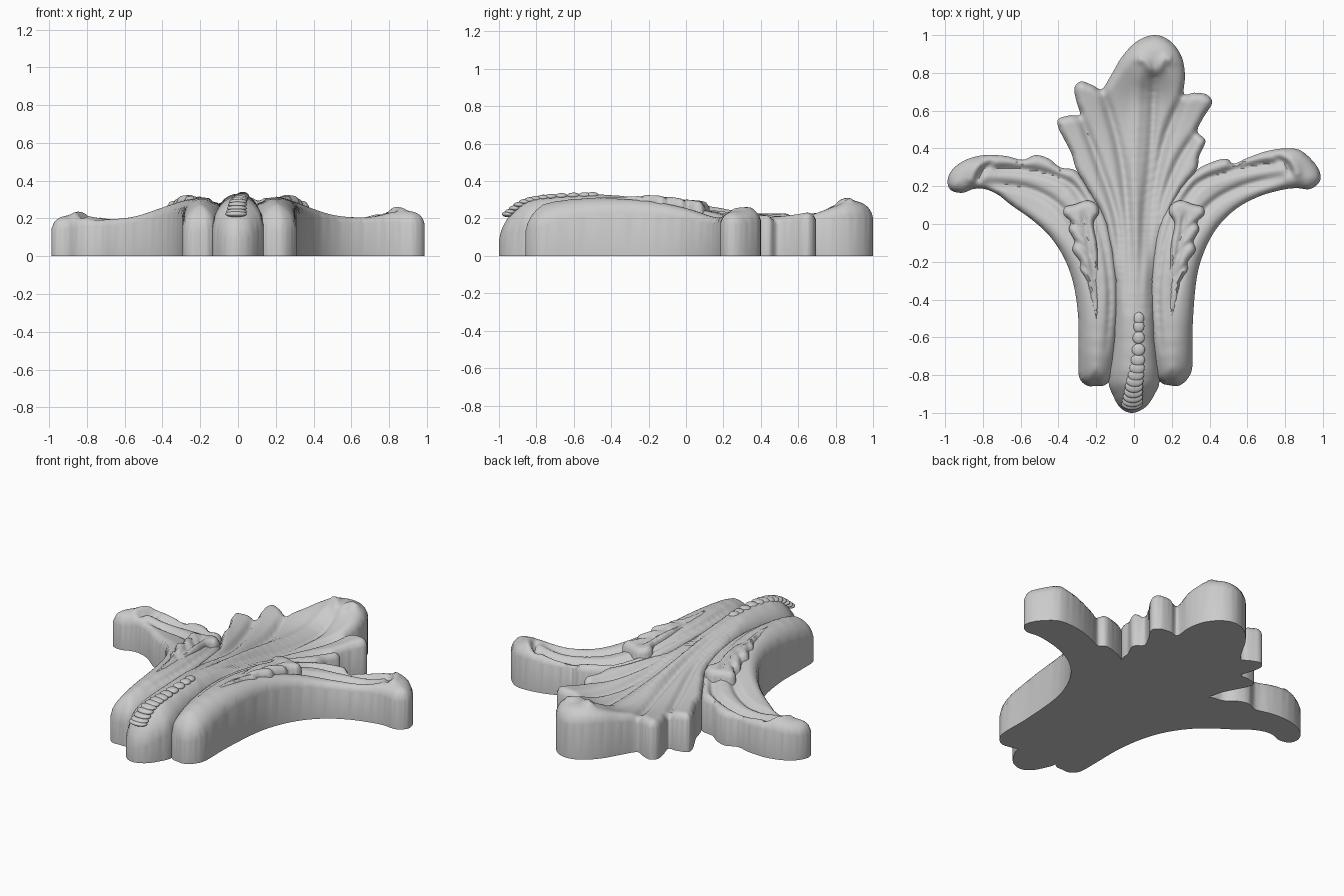
import bpy, bmesh, math
from mathutils import Vector, kdtree, geometry

if "Cube" in bpy.data.objects:
    bpy.data.objects.remove(bpy.data.objects["Cube"])

STEP = 0.012


def smooth(points, closed, n):
    """Catmull-Rom through points of any dimension."""
    k, out = len(points), []
    for i in range(k if closed else k - 1):
        idx = [(i + j) % k if closed else min(max(i + j, 0), k - 1) for j in (-1, 0, 1, 2)]
        a, b, c, d = (points[j] for j in idx)
        for s in range(n):
            t = s / n
            out.append(tuple(0.5 * (2 * q + (r - p) * t + (2 * p - 5 * q + 4 * r - u) * t * t
                                    + (3 * q - p - 3 * r + u) * t ** 3)
                             for p, q, r, u in zip(a, b, c, d)))
    if not closed:
        out.append(tuple(points[-1]))
    return out


def tree(points):
    kd = kdtree.KDTree(len(points))
    for i, p in enumerate(points):
        kd.insert((p[0], p[1], 0), i)
    kd.balance()
    return kd


def mirror(points):
    return [(-p[0],) + tuple(p[1:]) for p in points]


def relief(name, outline, spine, strokes, base=0.0):
    """Solid with a carved top. spine: (x, y, height, edge radius); strokes: (points, width, depth)."""
    edge = smooth(outline, True, 7)
    edge_kd = tree(smooth(outline, True, 40))
    spine = smooth(spine, False, 3)
    lines = []
    for pts, w, amp in strokes:
        dense = smooth(pts, False, 25)
        lines.append((tree(dense), len(dense) - 1, w, amp))
    xs, ys = [p[0] for p in edge], [p[1] for p in edge]
    pts = [Vector(p) for p in edge]
    for j in range(int((max(ys) - min(ys)) / STEP) + 1):
        for i in range(int((max(xs) - min(xs)) / STEP) + 1):
            x = min(xs) + (i + 0.5 * (j % 2)) * STEP
            y = min(ys) + j * STEP
            if edge_kd.find((x, y, 0))[2] > 0.6 * STEP:
                pts.append(Vector((x, y)))
    n = len(edge)
    res = geometry.delaunay_2d_cdt(pts, [(i, (i + 1) % n) for i in range(n)], [], 1, 1e-5)

    def height(x, y):
        total = h = r = 0
        for sx, sy, sz, sr in spine:
            w = 1 / ((x - sx) ** 2 + (y - sy) ** 2 + 0.003) ** 2
            total, h, r = total + w, h + w * sz, r + w * sr
        h, r = h / total, r / total
        for kd, m, w, amp in lines:
            _, i, d = kd.find((x, y, 0))
            t = i / m
            h += amp * math.exp(-(d / w) ** 2) * min(1, 4 * t, 4 * (1 - t) + 0.4)
        d = edge_kd.find((x, y, 0))[2]
        if d < r:
            h -= r * (1 - math.sqrt(max(0, 1 - (1 - d / r) ** 2)))
        return max(h, base + 0.02)

    bm = bmesh.new()
    vs = [bm.verts.new((p.x, p.y, height(p.x, p.y))) for p in res[0]]
    for f in res[2]:
        bm.faces.new([vs[i] for i in f])
    bmesh.ops.delete(bm, geom=[v for v in bm.verts if not v.link_faces], context='VERTS')
    rim = [e for e in bm.edges if e.is_boundary]
    new = bmesh.ops.extrude_edge_only(bm, edges=rim)['geom']
    for v in new:
        if isinstance(v, bmesh.types.BMVert):
            v.co.z = base
    bmesh.ops.holes_fill(bm, edges=[e for e in bm.edges if e.is_boundary], sides=0)
    bmesh.ops.recalc_face_normals(bm, faces=bm.faces)
    finish(name, bm)


def finish(name, bm):
    me = bpy.data.meshes.new(name)
    bm.to_mesh(me)
    bm.free()
    ob = bpy.data.objects.new(name, me)
    bpy.context.collection.objects.link(ob)
    bpy.ops.object.select_all(action='DESELECT')
    ob.select_set(True)
    bpy.context.view_layer.objects.active = ob
    bpy.ops.object.shade_smooth_by_angle(angle=math.radians(50))


# central leaf: narrow stem at the front, fanned lobes and a curled tip at the back
leaf_right = [(-.01, -1), (.06, -.97), (.11, -.9), (.135, -.82), (.115, -.6), (.11, -.3), (.16, 0),
              (.25, .18), (.33, .285), (.345, .36), (.378, .44), (.336, .49), (.365, .56), (.413, .64),
              (.385, .685), (.32, .695), (.265, .69), (.27, .79), (.25, .89), (.19, .97), (.11, 1)]
leaf_left = [(.02, .97), (-.06, .89), (-.12, .79), (-.17, .715), (-.22, .735), (-.28, .755), (-.315, .72),
             (-.305, .65), (-.287, .58), (-.34, .575), (-.40, .555), (-.4, .51), (-.365, .44), (-.33, .37),
             (-.303, .285), (-.23, .16), (-.15, 0), (-.1, -.3), (-.11, -.6), (-.135, -.82), (-.11, -.91), (-.07, -.975)]
leaf_spine = [(-.01, -1, .2, .14), (0, -.85, .305, .14), (.02, -.55, .33, .11), (.01, -.3, .325, .07),
              (0, -.1, .30, .05), (0, .1, .26, .04), (.02, .3, .22, .035), (.05, .5, .195, .035),
              (.08, .7, .2, .04), (.1, .84, .3, .07), (.1, 1, .27, .08)]
leaf_strokes = [
    ([(.03, -.5), (.05, 0), (.09, .4), (.11, .83)], .025, -.025),
    ([(.08, -.5), (.09, .0), (.15, .4), (.265, .69)], .028, -.035),
    ([(.1, -.4), (.14, .05), (.22, .3), (.335, .49)], .025, -.03),
    ([(-.03, -.5), (-.03, 0), (-.08, .4), (-.17, .715)], .028, -.03),
    ([(-.07, -.4), (-.09, .0), (-.18, .3), (-.287, .58)], .025, -.03),
    ([(.0, -.2), (.0, .2), (.02, .6), (.03, .85)], .03, .015),
    ([(.11, .78), (.06, .86), (.02, .87)], .025, .02),
    ([(.11, .78), (.16, .87), (.2, .86)], .025, .02)]
relief("central_leaf", leaf_right + leaf_left, leaf_spine, leaf_strokes)

# side arms: rounded feet sweeping out to curled ends
inner = [(.23, .18), (.13, 0), (.08, -.3), (.085, -.6), (.11, -.79)]
right_arm = [(.145, -.84), (.18, -.852), (.24, -.855), (.29, -.81), (.31, -.74), (.31, -.55), (.33, -.3),
             (.37, -.15), (.44, -.02), (.54, .08), (.66, .145), (.78, .18), (.86, .19), (.93, .185),
             (.98, .22), (.985, .27), (.95, .33), (.88, .39), (.8, .4), (.7, .385), (.6, .35),
             (.53, .32), (.49, .345), (.42, .33), (.33, .285)] + inner
left_arm = [(.15, -.85), (.2, -.857), (.25, -.855), (.29, -.81), (.295, -.7), (.295, -.5), (.32, -.32),
            (.37, -.18), (.45, -.06), (.55, .03), (.65, .1), (.72, .155), (.79, .185), (.85, .185),
            (.91, .165), (.97, .18), (.987, .23), (.96, .29), (.89, .34), (.79, .365), (.68, .36),
            (.59, .34), (.52, .365), (.45, .345), (.39, .3), (.305, .28)] + inner
arm_spine = [(.22, -.86, .24, .13), (.2, -.75, .285, .12), (.19, -.5, .31, .1), (.21, -.2, .3, .08),
             (.28, 0, .265, .06), (.4, .17, .225, .045), (.55, .23, .205, .04), (.7, .29, .205, .04),
             (.82, .33, .25, .06), (.92, .27, .235, .08)]
arm_strokes = [
    ([(.2, -.45), (.27, -.12), (.38, .08), (.55, .19), (.78, .25)], .022, -.025),
    ([(.22, .0), (.33, .2), (.48, .27), (.65, .31), (.79, .32)], .022, -.03),
    ([(.15, -.7), (.13, -.35), (.19, .0), (.33, .23)], .015, -.015),
    ([(.74, .36), (.80, .32), (.83, .26)], .018, -.025),
    ([(.8, .37), (.85, .31), (.87, .25)], .025, .015)]


def lower(pts, amount):
    """Drop the outer end of an arm slightly."""
    return [(p[0], p[1] - amount * min(1, max(0, (p[0] - .5) / .3))) + tuple(p[2:]) for p in pts]


relief("right_arm", right_arm, arm_spine, arm_strokes)
left_spine = [(x, y, z - (.025 if x > .75 else .01 if x > .5 else 0), r) for x, y, z, r in lower(arm_spine, .035)]
relief("left_arm", mirror(left_arm), mirror(left_spine),
       [(mirror(lower(p, .035)), w, a) for p, w, a in arm_strokes])

# small scalloped leaflets lying on the arms
leaflet = [(.2, -.54), (.225, -.42), (.245, -.31), (.285, -.24), (.285, -.2), (.325, -.14), (.315, -.09),
           (.345, -.03), (.335, .01), (.372, .05), (.365, .09), (.31, .105), (.25, .125), (.2, .105),
           (.185, .06), (.215, 0), (.195, -.12), (.19, -.3), (.185, -.45)]
leaflet_spine = [(.2, -.54, .31, .02), (.21, -.35, .325, .03), (.24, -.15, .325, .035),
                 (.27, 0, .305, .035), (.29, .1, .285, .035)]
leaflet_strokes = [
    ([(.2, -.45), (.215, -.25), (.25, -.05), (.27, .05)], .016, -.02),
    ([(.215, -.3), (.25, -.24), (.285, -.22)], .012, -.012),
    ([(.23, -.18), (.27, -.12), (.315, -.09)], .012, -.012),
    ([(.25, -.08), (.29, -.02), (.335, .01)], .012, -.012)]
relief("right_leaflet", leaflet, leaflet_spine, leaflet_strokes, .15)
relief("left_leaflet", mirror(leaflet), mirror(leaflet_spine),
       [(mirror(p), w, a) for p, w, a in leaflet_strokes], .15)

# row of flattened beads along the stem
bm = bmesh.new()
for i, (x, y, z) in enumerate(smooth([(.025, -.5, .327), (.02, -.72, .318), (0, -.86, .29), (-.01, -.95, .225)], False, 4)):
    made = bmesh.ops.create_uvsphere(bm, u_segments=20, v_segments=12, radius=1)['verts']
    for v in made:
        v.co = Vector((x + v.co.x * (.028 + .0025 * i), y + v.co.y * .034, z + v.co.z * .016 - .002))
finish("stem_beads", bm)
